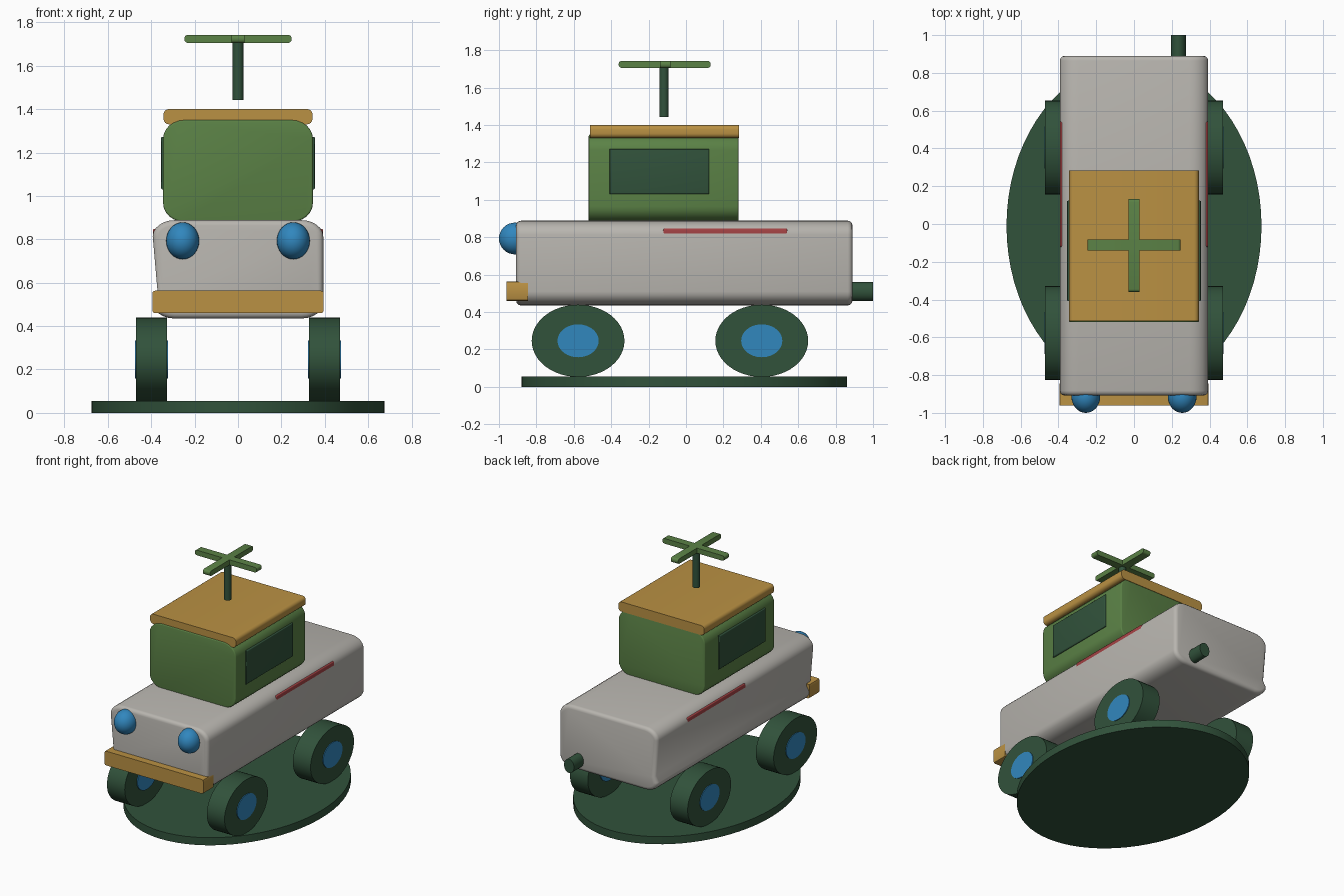
import bpy, bmesh
from math import sin, cos, pi, radians

if "Cube" in bpy.data.objects:
    bpy.data.objects.remove(bpy.data.objects["Cube"], do_unlink=True)


def material(name, rgb):
    linear = [((c / 255 + 0.055) / 1.055) ** 2.4 for c in rgb] + [1]
    mat = bpy.data.materials.new(name)
    mat.use_nodes = True
    mat.diffuse_color = linear
    mat.node_tree.nodes["Principled BSDF"].inputs["Base Color"].default_value = linear
    return mat


GREY = material("warm grey", (184, 181, 175))
GREEN = material("leaf green", (91, 130, 70))
DARK = material("dark green", (49, 82, 59))
GOLD = material("gold", (186, 145, 67))
BLUE = material("blue", (49, 135, 190))
RED = material("red", (165, 67, 69))


def ellipse(cu, cv, ru, rv, sides=48):
    return [(cu + ru * cos(2 * pi * i / sides), cv + rv * sin(2 * pi * i / sides))
            for i in range(sides)]


def rounded(u0, u1, v0, v1, ru=0, rv=0, steps=6):
    """Rectangle outline with elliptical corners, anticlockwise from lower right."""
    if not ru:
        return [(u1, v0), (u1, v1), (u0, v1), (u0, v0)]
    corners = [(u1 - ru, v0 + rv, -90), (u1 - ru, v1 - rv, 0),
               (u0 + ru, v1 - rv, 90), (u0 + ru, v0 + rv, 180)]
    return [(cu + ru * cos(radians(a + 90 * i / steps)), cv + rv * sin(radians(a + 90 * i / steps)))
            for cu, cv, a in corners for i in range(steps + 1)]


def finish(name, bm, mat):
    bmesh.ops.recalc_face_normals(bm, faces=bm.faces)
    mesh = bpy.data.meshes.new(name)
    bm.to_mesh(mesh)
    bm.free()
    mesh.materials.append(mat)
    obj = bpy.data.objects.new(name, mesh)
    bpy.context.collection.objects.link(obj)
    bpy.ops.object.select_all(action='DESELECT')
    obj.select_set(True)
    bpy.context.view_layer.objects.active = obj
    bpy.ops.object.shade_smooth_by_angle(angle=radians(40))
    return obj


def prism(name, mat, outline, axis, lo, hi, bevel=0):
    """Extrude an outline along an axis and round the rims of both ends."""
    place = {'X': lambda u, v, d: (d, u, v),
             'Y': lambda u, v, d: (u, d, v),
             'Z': lambda u, v, d: (u, v, d)}[axis]
    bm = bmesh.new()
    rings = [[bm.verts.new(place(u, v, d)) for u, v in outline] for d in (lo, hi)]
    caps = [bm.faces.new(ring) for ring in rings]
    n = len(outline)
    for i in range(n):
        j = (i + 1) % n
        bm.faces.new((rings[0][i], rings[0][j], rings[1][j], rings[1][i]))
    if bevel:
        bmesh.ops.recalc_face_normals(bm, faces=bm.faces)
        rims = [e for cap in caps for e in cap.edges]
        bmesh.ops.bevel(bm, geom=rims, offset=bevel, segments=3, profile=0.5, affect='EDGES')
    return finish(name, bm, mat)


# Oval base
prism("base", DARK, ellipse(0, -0.01, 0.675, 0.87, 72), 'Z', 0, 0.055)

# Body, with a shallow groove low on one side
outline = rounded(-0.393, 0.393, 0.435, 0.888, 0.1, 0.075)
outline.insert(21, (-0.37, 0.55))
prism("body", GREY, outline, 'Y', -0.908, 0.89, 0.025)

# Cabin and roof
prism("cabin", GREEN, rounded(-0.345, 0.345, 0.88, 1.35, 0.1, 0.085), 'Y', -0.52, 0.28, 0.008)
prism("roof", GOLD, rounded(-0.343, 0.343, 1.33, 1.4, 0.025, 0.025), 'Y', -0.514, 0.283)

# Bumper and exhaust
prism("bumper", GOLD, rounded(-0.395, 0.395, 0.46, 0.563, 0.012, 0.012, 2), 'Y', -0.96, -0.845)
prism("exhaust", DARK, ellipse(0.235, 0.51, 0.04, 0.05, 24), 'Y', 0.85, 1.0)

# Parts repeated on both sides
for side, s in (("right", -1), ("left", 1)):
    def span(a, b):
        return sorted((s * a, s * b))

    prism(side + "_window", DARK, rounded(-0.408, 0.124, 1.03, 1.272), 'X', *span(0.32, 0.355), 0.008)
    prism(side + "_stripe", RED, rounded(-0.122, 0.542, 0.803, 0.847, 0.01, 0.01, 3),
          'X', *span(0.365, 0.392), 0.006)

    for end, y in (("front", -0.577), ("rear", 0.405)):
        prism(f"{end}_{side}_wheel", DARK, ellipse(y, 0.246, 0.248, 0.193), 'X', *span(0.328, 0.47))
        prism(f"{end}_{side}_hub", BLUE, ellipse(y, 0.246, 0.11, 0.088), 'X', *span(0.322, 0.475))

    # Headlight
    bm = bmesh.new()
    bmesh.ops.create_uvsphere(bm, u_segments=32, v_segments=16, radius=1)
    bmesh.ops.scale(bm, verts=bm.verts, vec=(0.076, 0.086, 0.085))
    bmesh.ops.translate(bm, verts=bm.verts, vec=(s * 0.255, -0.914, 0.793))
    finish(side + "_headlight", bm, BLUE)

# Mast and crossed rotor blades
prism("mast", DARK, ellipse(0, -0.118, 0.025, 0.025, 20), 'Z', 1.443, 1.72)
prism("cross_blade", GREEN, rounded(-0.247, 0.247, 1.705, 1.742, 0.015, 0.015, 3), 'Y', -0.139, -0.083)
prism("long_blade", GREEN, rounded(-0.36, 0.132, 1.705, 1.742, 0.015, 0.015, 3), 'X', -0.029, 0.029)
